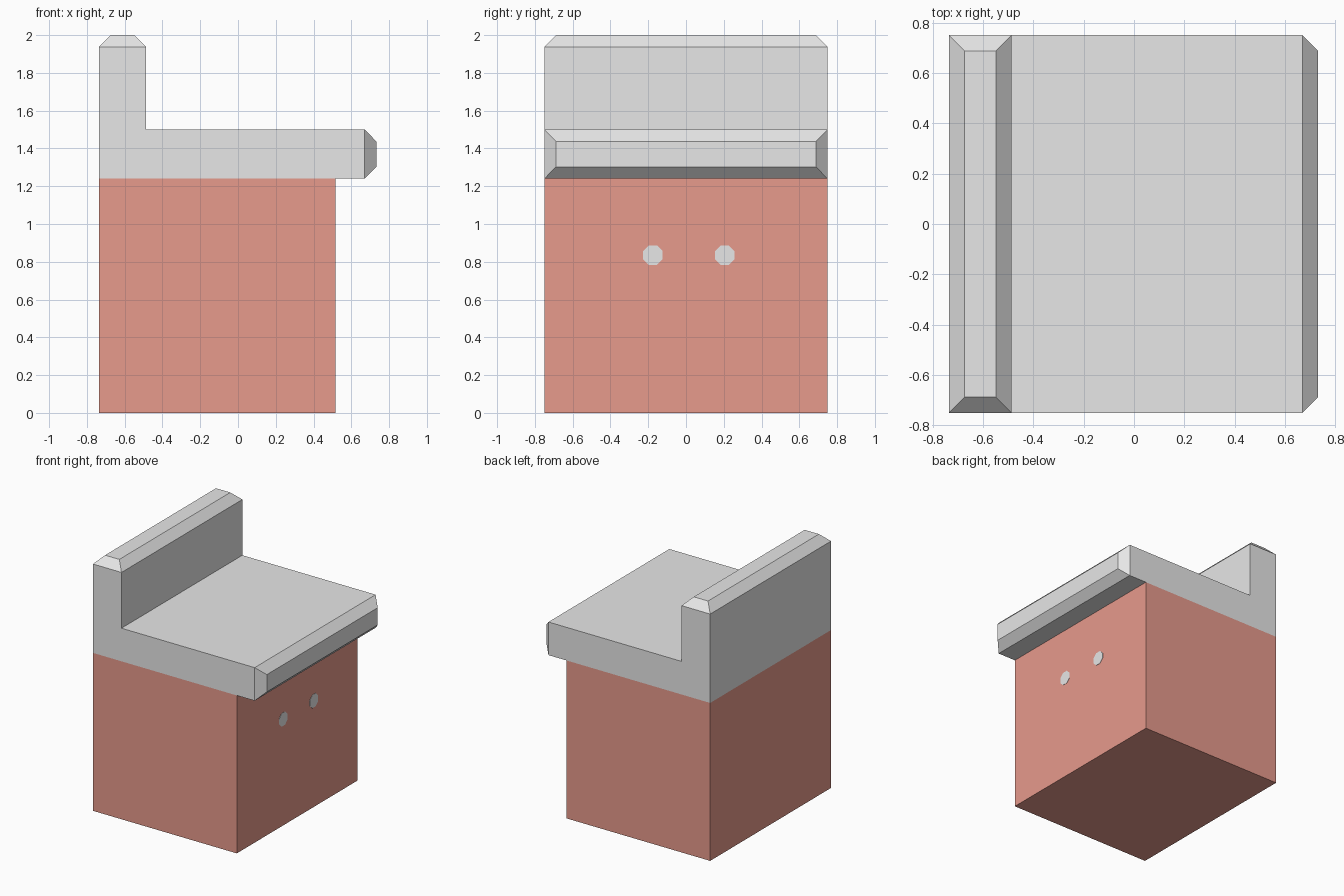
import bpy, bmesh, math
from mathutils import Matrix, Vector

if "Cube" in bpy.data.objects:
    bpy.data.objects.remove(bpy.data.objects["Cube"])


def material(name, rgb):
    m = bpy.data.materials.new(name)
    m.diffuse_color = (*rgb, 1)
    m.use_nodes = True
    m.node_tree.nodes["Principled BSDF"].inputs["Base Color"].default_value = m.diffuse_color
    return m


GREY = material("light grey", (0.8, 0.8, 0.8))
RED = material("dusty red", (0.8, 0.325, 0.265))
HALF_DEPTH, BACK, CHAMFER = 0.75, -0.735, 0.062


def finish(name, bm, mat):
    bmesh.ops.recalc_face_normals(bm, faces=bm.faces)
    mesh = bpy.data.meshes.new(name)
    bm.to_mesh(mesh)
    bm.free()
    mesh.materials.append(mat)
    obj = bpy.data.objects.new(name, mesh)
    bpy.context.collection.objects.link(obj)
    return obj


def extruded_profile(points):
    """Extrude an XZ outline along the whole depth in y."""
    bm = bmesh.new()
    face = bm.faces.new([bm.verts.new((x, -HALF_DEPTH, z)) for x, z in points])
    out = bmesh.ops.extrude_face_region(bm, geom=[face], use_keep_orig=True)
    verts = [g for g in out["geom"] if isinstance(g, bmesh.types.BMVert)]
    bmesh.ops.translate(bm, verts=verts, vec=(0, 2 * HALF_DEPTH, 0))
    bmesh.ops.recalc_face_normals(bm, faces=bm.faces)
    return bm


# Red base block
finish("base", extruded_profile([(BACK, 0), (0.515, 0), (0.515, 1.24), (BACK, 1.24)]), RED)

# Grey seat and backrest in one L shape, with chamfered top and front ends
top, front = 2 - CHAMFER, 0.732 - CHAMFER
bm = extruded_profile([(BACK, 1.24), (front, 1.24), (front, 1.5),
                       (-0.487, 1.5), (-0.487, top), (BACK, top)])
ends = [f for f in bm.faces
        if all(abs(v.co.z - top) < 1e-4 for v in f.verts)
        or all(abs(v.co.x - front) < 1e-4 for v in f.verts)]
bmesh.ops.inset_individual(bm, faces=ends, thickness=CHAMFER, depth=CHAMFER,
                           use_even_offset=True)
finish("seat_and_backrest", bm, GREY)

# Two thin octagonal dots on the red face below the seat lip
for name, y in (("dot_left", -0.175), ("dot_right", 0.205)):
    bm = bmesh.new()
    turn = Matrix.Rotation(math.pi / 2, 4, 'Y') @ Matrix.Rotation(math.pi / 8, 4, 'Z')
    bmesh.ops.create_cone(bm, cap_ends=True, segments=8, radius1=0.056, radius2=0.056,
                          depth=0.004,
                          matrix=Matrix.Translation(Vector((0.515, y, 0.835))) @ turn)
    finish(name, bm, GREY)
